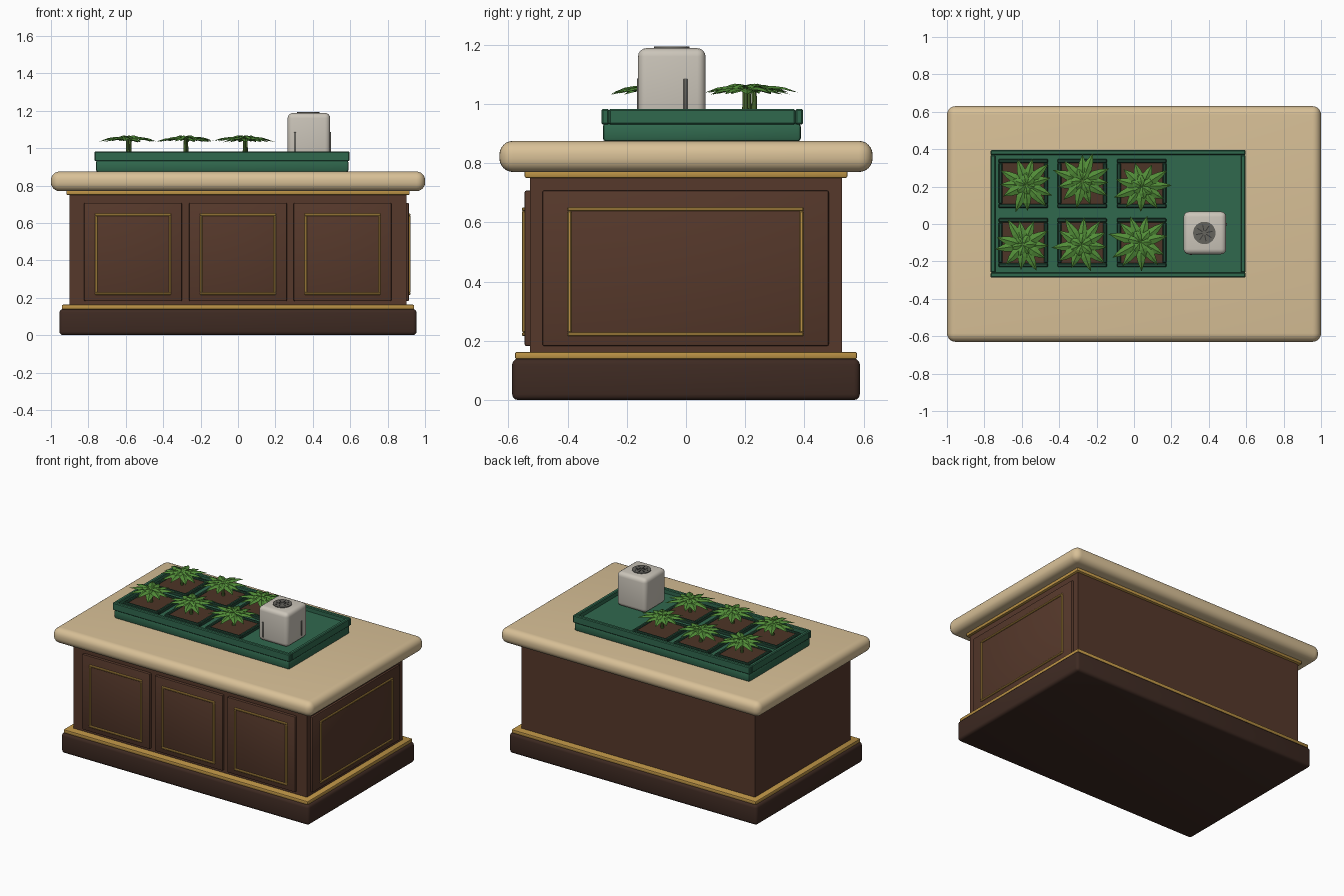
import bpy, bmesh, math, random
from mathutils import Matrix, Vector

if "Cube" in bpy.data.objects:
    bpy.data.objects.remove(bpy.data.objects["Cube"])

random.seed(4)


def mat(name, r, g, b):
    m = bpy.data.materials.new(name)
    m.diffuse_color = (r, g, b, 1)
    m.use_nodes = True
    m.node_tree.nodes["Principled BSDF"].inputs["Base Color"].default_value = m.diffuse_color
    return m


WOOD = mat("wood", .093, .04, .024)
DARK = mat("dark_wood", .048, .023, .016)
GOLD = mat("brass", .5, .29, .06)
STONE = mat("stone", .69, .53, .31)
GREEN = mat("tray_green", .03, .14, .076)
POT = mat("pot_green", .015, .06, .035)
SOIL = mat("soil", .075, .035, .02)
LEAF = mat("leaf", .085, .27, .04)
STEM = mat("stem", .10, .2, .04)
CREAM = mat("cream", .6, .56, .49)
GREY = mat("grey", .13, .125, .11)
BLACK = mat("slot", .04, .04, .038)


def finish(bm, name, m, smooth=True):
    me = bpy.data.meshes.new(name)
    bm.to_mesh(me)
    bm.free()
    me.materials.append(m)
    ob = bpy.data.objects.new(name, me)
    bpy.context.collection.objects.link(ob)
    if smooth:
        bpy.ops.object.select_all(action='DESELECT')
        ob.select_set(True)
        bpy.context.view_layer.objects.active = ob
        bpy.ops.object.shade_smooth_by_angle(angle=math.radians(35))
    return ob


def add_box(bm, x0, x1, y0, y1, z0, z1):
    c = Vector(((x0 + x1) / 2, (y0 + y1) / 2, (z0 + z1) / 2))
    s = Matrix.Diagonal((x1 - x0, y1 - y0, z1 - z0, 1))
    bmesh.ops.create_cube(bm, size=1, matrix=Matrix.Translation(c) @ s)


def box(name, m, *b, bevel=0.0, seg=2):
    bm = bmesh.new()
    add_box(bm, *b)
    if bevel:
        bmesh.ops.bevel(bm, geom=bm.edges[:], offset=bevel, segments=seg,
                        profile=.5, affect='EDGES')
    return finish(bm, name, m)


def cyl(name, m, r, x, y, z0, z1, n=24, r2=None):
    bm = bmesh.new()
    bmesh.ops.create_cone(bm, cap_ends=True, segments=n, radius1=r,
                          radius2=r if r2 is None else r2, depth=z1 - z0,
                          matrix=Matrix.Translation((x, y, (z0 + z1) / 2)))
    return finish(bm, name, m)


def frame(name, m, x0, x1, y0, y1, w, d0, d1, to_xyz, bevel=.003):
    """Four mitre-less bars around a rectangle, mapped to a face of the model."""
    bm = bmesh.new()
    for a, b, c, d in ((x0, x1, y0, y0 + w), (x0, x1, y1 - w, y1),
                       (x0, x0 + w, y0 + w, y1 - w), (x1 - w, x1, y0 + w, y1 - w)):
        p, q = to_xyz(a, c, d0), to_xyz(b, d, d1)
        add_box(bm, *[f(u, v) for u, v in zip(p, q) for f in (min, max)])
    if bevel:
        bmesh.ops.bevel(bm, geom=bm.edges[:], offset=bevel, segments=1, affect='EDGES')
    return finish(bm, name, m)


# cabinet
box("plinth", DARK, -.955, .955, -.587, .587, 0, .14, bevel=.02, seg=3)
box("lower_trim", GOLD, -.942, .942, -.577, .577, .138, .163, bevel=.006)
box("cabinet_body", WOOD, -.9, .9, -.526, .526, .15, .76)
box("upper_trim", GOLD, -.918, .918, -.545, .545, .75, .775, bevel=.006)
box("countertop", STONE, -1, 1, -.63, .63, .77, .875, bevel=.046, seg=6)

# front panels with brass frames
for i, cx in enumerate((-.561, 0, .559)):
    box(f"front_panel_{i}", WOOD, cx - .262, cx + .262, -.545, -.51, .182, .708, bevel=.007)
    frame(f"front_panel_frame_{i}", GOLD, cx - .204, cx + .204, .216, .651, .013,
          -.535, -.554, lambda u, v, d: (u, d, v))

# right side panel with brass frame
box("side_panel", WOOD, .88, .914, -.485, .482, .182, .708, bevel=.007)
frame("side_panel_frame", GOLD, -.4, .396, .216, .651, .013, .905, .922,
      lambda u, v, d: (d, u, v))

# planting tray
box("tray_base", GREEN, -.76, .591, -.281, .388, .873, .935, bevel=.012)
box("tray_floor", GREEN, -.75, .58, -.27, .38, .92, .952)
frame("tray_rim", GREEN, -.767, .597, -.286, .395, .026, .93, .983,
      lambda u, v, d: (u, v, d), bevel=.005)


def plant(name, x, y, size):
    """Rosette of folded, pointed, gently drooping leaves."""
    bm = bmesh.new()
    stations = ((.0, .006), (.2, .016), (.45, .026), (.7, .018), (1, 0))
    start = random.random() * 6
    for ring, n, scale, lift in ((0, 11, 1, 0), (1, 6, .5, .008)):
        for k in range(n):
            a = start + ring * .3 + (k + random.uniform(-.2, .2)) * math.tau / n
            length = size * scale * random.uniform(.82, 1.05)
            out = Vector((math.cos(a), math.sin(a), 0))
            side = Vector((-out.y, out.x, 0))
            z = 1.047 + lift + random.uniform(-.004, .004)
            rows = []
            for t, w in stations:
                mid = Vector((x, y, z + .05 * t * (1 - t) - .012 * t * t)) + out * length * t
                w *= .6 + .4 * scale
                drop = Vector((0, 0, w * .35))
                rows.append([bm.verts.new(mid + side * w - drop), bm.verts.new(mid),
                             bm.verts.new(mid - side * w - drop)])
            for p, q in zip(rows, rows[1:]):
                for j in (0, 1):
                    bm.faces.new((p[j], q[j], q[j + 1], p[j + 1]))
    bmesh.ops.remove_doubles(bm, verts=bm.verts[:], dist=1e-5)
    bmesh.ops.recalc_face_normals(bm, faces=bm.faces[:])
    for f in bm.faces:
        if f.normal.z < 0:
            f.normal_flip()
    finish(bm, name, LEAF, smooth=False)


# six pots, soil and seedlings
plants = ((-.578, .21, .158), (-.275, .23, .16), (.043, .2, .155),
          (-.59, -.112, .16), (-.282, -.112, .16), (.035, -.096, .172))
for i, (px, py, size) in enumerate(plants):
    cx, cy = (-.592, -.277, .041)[i % 3], (.217, -.1)[i // 3]
    frame(f"pot_{i}", POT, cx - .133, cx + .133, cy - .131, cy + .131, .022,
          .94, .976, lambda u, v, d: (u, v, d), bevel=.005)
    box(f"soil_{i}", SOIL, cx - .114, cx + .114, cy - .112, cy + .112, .94, .968)
    cyl(f"stem_{i}", STEM, .011, px, py, .96, 1.055, n=10, r2=.008)
    plant(f"leaves_{i}", px, py, size)

# diffuser box with round vent and corner slots
bx, by = .379, -.048
box("diffuser_body", CREAM, bx - .114, bx + .114, by - .114, by + .114, .951, 1.188,
    bevel=.028, seg=4)
cyl("vent_disc", GREY, .06, bx - .003, by, 1.18, 1.193, n=32)
bm = bmesh.new()
for k in range(8):
    bmesh.ops.create_cube(bm, size=1, matrix=Matrix.Translation((bx - .003, by, 1.192))
                          @ Matrix.Rotation(k * math.tau / 8 + .2, 4, 'Z')
                          @ Matrix.Translation((.028, 0, 0))
                          @ Matrix.Diagonal((.034, .005, .005, 1)))
finish(bm, "vent_slits", BLACK)
box("front_slot", GREY, .299, .311, by - .118, by - .1, .98, 1.086, bevel=.003)
box("side_slot", GREY, bx + .1, bx + .118, -.008, .005, .98, 1.086, bevel=.003)
